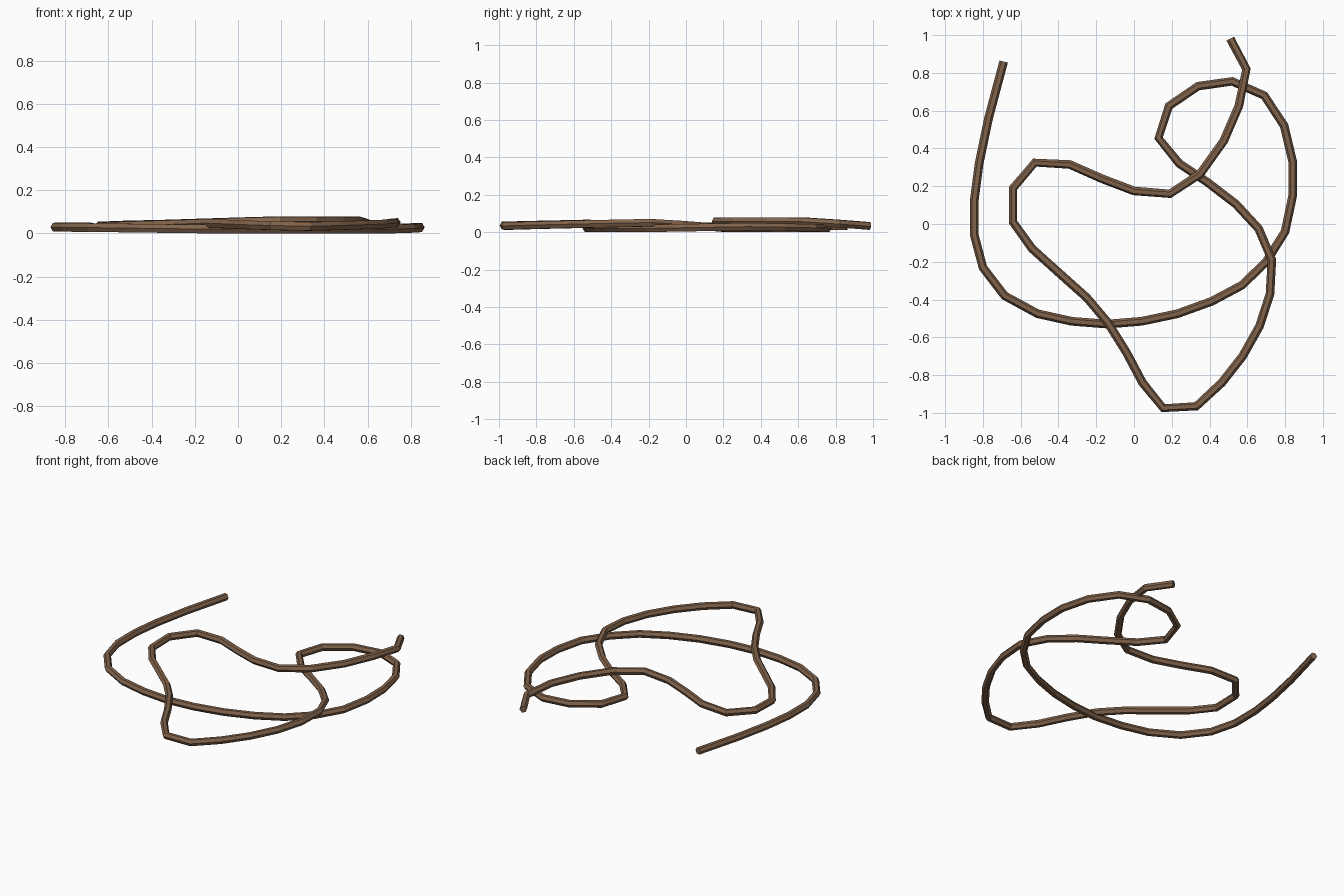
import bpy

if "Cube" in bpy.data.objects:
    bpy.data.objects.remove(bpy.data.objects["Cube"])

RADIUS = 0.023

# Plan of the rope's course, from the left free end to the upper right free end
PATH = [(-.69, .86), (-.77, .56), (-.82, .32), (-.845, .13), (-.845, -.06), (-.8, -.23),
        (-.685, -.38), (-.51, -.475), (-.33, -.515), (-.14, -.53), (.04, -.515), (.23, -.475),
        (.41, -.41), (.57, -.325), (.7, -.2), (.8, -.04), (.84, .15), (.84, .33),
        (.795, .52), (.69, .68), (.52, .755), (.34, .73), (.185, .625), (.13, .455),
        (.24, .32), (.39, .22), (.54, .105), (.66, -.025), (.73, -.19), (.72, -.37),
        (.665, -.54), (.575, -.7), (.465, -.84), (.33, -.965), (.155, -.975), (.045, -.84),
        (-.04, -.68), (-.14, -.52), (-.25, -.39), (-.39, -.265), (-.54, -.13), (-.64, .01),
        (-.64, .19), (-.525, .325), (-.34, .315), (-.17, .24), (0, .175), (.19, .16),
        (.35, .265), (.475, .44), (.555, .625), (.595, .82), (.51, .98)]

# Height of the rope's centre at key points: low where it passes under, high where over
HEIGHTS = [(0, .035), (6, .031), (9, .024), (14, .024), (17, .033), (20, .024), (25, .024),
           (28, .054), (33, .036), (37, .05), (41, .033), (44, .046), (47, .062),
           (50, .062), (52, .037)]


def height(i):
    for (a, za), (b, zb) in zip(HEIGHTS, HEIGHTS[1:]):
        if a <= i <= b:
            return za + (zb - za) * (i - a) / (b - a)


# Rope: one faceted tube with closed ends
curve = bpy.data.curves.new("rope", 'CURVE')
curve.dimensions = '3D'
curve.bevel_depth = RADIUS
curve.bevel_resolution = 1
curve.use_fill_caps = True
spline = curve.splines.new('POLY')
spline.points.add(len(PATH) - 1)
spline.use_smooth = False
for i, (x, y) in enumerate(PATH):
    spline.points[i].co = (x, y, height(i), 1)

rope = bpy.data.objects.new("rope", curve)
bpy.context.collection.objects.link(rope)
brown = bpy.data.materials.new("rope brown")
brown.diffuse_color = (0.22, 0.125, 0.07, 1)
brown.use_nodes = True
brown.node_tree.nodes["Principled BSDF"].inputs["Base Color"].default_value = brown.diffuse_color
curve.materials.append(brown)

# Turn the tube into a flat-faced mesh resting on the ground
bpy.context.view_layer.objects.active = rope
rope.select_set(True)
bpy.ops.object.convert(target='MESH')
rope = bpy.context.view_layer.objects.active
low = min(v.co.z for v in rope.data.vertices)
for v in rope.data.vertices:
    v.co.z -= low
for p in rope.data.polygons:
    p.use_smooth = False
